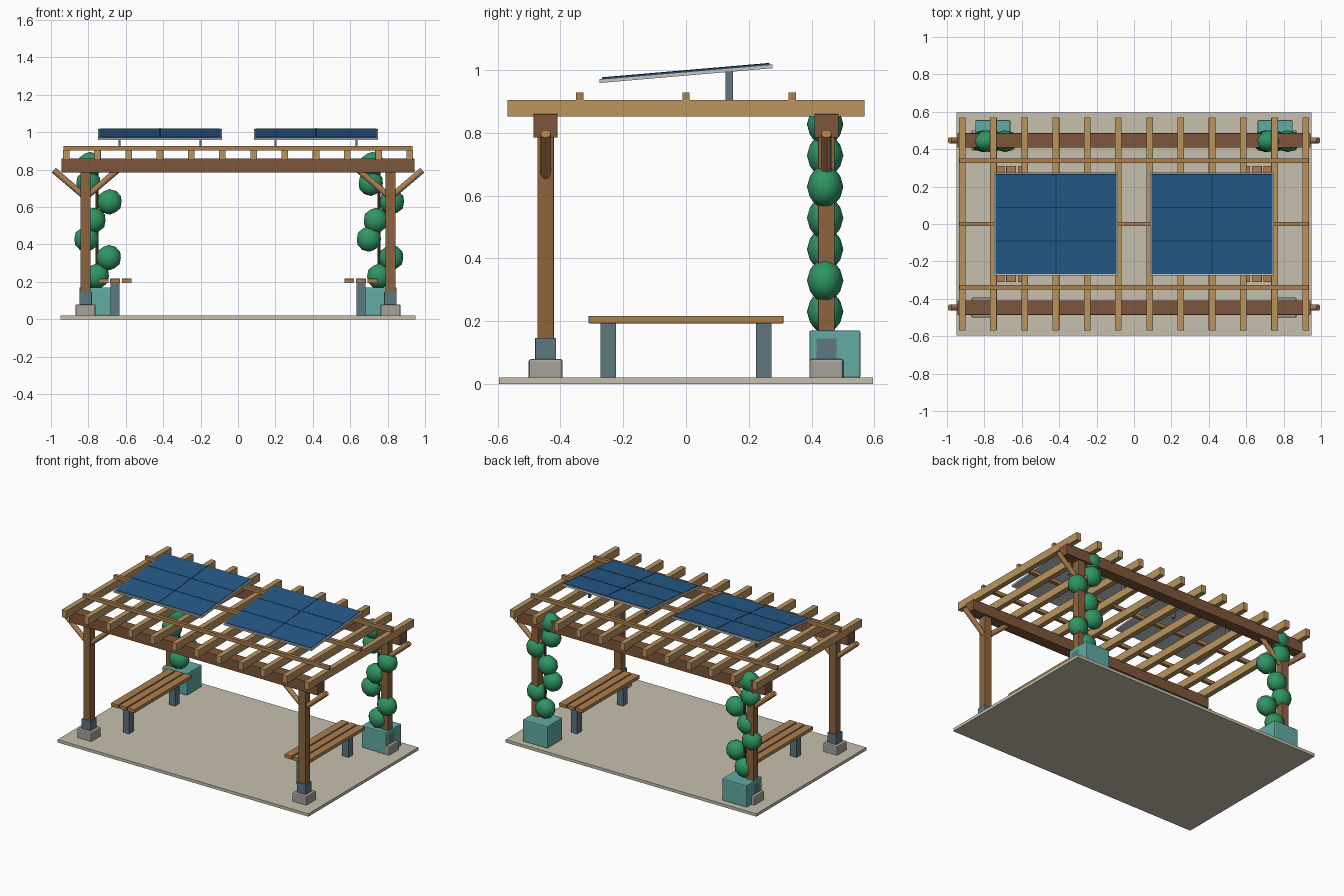
import bpy, math
from mathutils import Vector, Matrix

if "Cube" in bpy.data.objects:
    bpy.data.objects.remove(bpy.data.objects["Cube"])


def mat(name, hexcol):
    m = bpy.data.materials.new(name)
    rgb = [int(hexcol[i:i + 2], 16) / 255 for i in (0, 2, 4)]
    m.diffuse_color = (*[c ** 2.2 for c in rgb], 1)
    m.use_nodes = True
    m.node_tree.nodes["Principled BSDF"].inputs["Base Color"].default_value = m.diffuse_color
    return m


PAVING = mat("paving", "C6BFAE")
STONE = mat("stone", "A5A098")
STEEL = mat("steel", "5F7680")
POST = mat("post_wood", "8C6440")
BEAM = mat("beam_wood", "7D573D")
RAFTER = mat("rafter_wood", "B8935F")
SLAT = mat("slat_wood", "AB7F51")
PLANTER = mat("planter_teal", "62AAA3")
LEAF = mat("leaf_green", "339463")
STEM = mat("stem_brown", "5A4030")
FRAME = mat("panel_frame", "BFC6C8")
CELL = mat("panel_blue", "2A5A88")
LINE = mat("panel_line", "1C3B52")


def finish(ob, name, m):
    ob.name = name
    ob.data.materials.append(m)
    return ob


def box(name, m, center, size, bevel=0):
    bpy.ops.mesh.primitive_cube_add(size=1)
    ob = finish(bpy.context.object, name, m)
    ob.data.transform(Matrix.Diagonal((*size, 1)))
    ob.location = center
    if bevel:
        b = ob.modifiers.new("bevel", 'BEVEL')
        b.width, b.segments = bevel, 2
    return ob


def span(name, m, x, y, z, bevel=0):
    """Box given by its (min, max) on each axis."""
    return box(name, m, [(a + b) / 2 for a, b in (x, y, z)],
               [b - a for a, b in (x, y, z)], bevel)


def rod(name, m, a, b, r, sides=12):
    a, b = Vector(a), Vector(b)
    bpy.ops.mesh.primitive_cylinder_add(vertices=sides, radius=r, depth=(b - a).length)
    ob = finish(bpy.context.object, name, m)
    ob.location = (a + b) / 2
    ob.rotation_euler = (b - a).to_track_quat('Z', 'Y').to_euler()
    bpy.ops.object.shade_smooth_by_angle(angle=math.radians(40))
    return ob


# ground slab
span("floor_slab", PAVING, (-.95, .95), (-.595, .595), (0, .02))

PX, PY = .815, .447
for sy in (-1, 1):
    y = sy * PY
    # long beams
    box("main_beam", BEAM, (0, y, .822), (1.886, .077, .075), .002)
    for sx in (-1, 1):
        x = sx * PX
        # posts with footing, steel shoe and two braces
        box("footing", STONE, (x, y, .0405), (.108, .108, .079), .008)
        box("post_shoe", STEEL, (x, y, .108), (.067, .067, .078), .002)
        box("post", POST, (x, y, .455), (.053, .053, .68), .002)
        for d in (-1, 1):
            rod("brace", SLAT, (x, y, .652), (x + d * .17, y, .797), .0165)

# rafters and purlins
for i in range(12):
    box("rafter", RAFTER, (-.9185 + i * .167, 0, .878), (.036, 1.138, .053), .002)
for y in (-.338, 0, .338):
    box("purlin", SLAT, (0, y, .915), (1.868, .023, .025))

# solar panels, tilted up towards the back
for sx in (-1, 1):
    cx = sx * .417
    tilt = Matrix.Translation((cx, 0, .988)) @ Matrix.Rotation(math.radians(4.9), 4, 'X')
    parts = [box("panel_frame", FRAME, (0, 0, 0), (.665, .553, .012)),
             box("panel_cells", CELL, (0, 0, .005), (.648, .535, .010)),
             box("panel_line", LINE, (0, 0, .006), (.005, .535, .011))]
    for y in (-.09, .09):
        parts.append(box("panel_line", LINE, (0, y, .006), (.648, .004, .011)))
    for p in parts:
        p.matrix_world = tilt @ Matrix.Translation(p.location)
    for dx in (-.216, .216):
        span("panel_strut", STEEL, (cx + dx - .006, cx + dx + .006), (.126, .150), (.905, .996))

# benches
for sx in (-1, 1):
    for x in (.595, .657, .719):
        box("bench_slat", SLAT, (sx * x, 0, .205), (.053, .62, .024), .002)
    for y in (-.248, .248):
        box("bench_leg", STEEL, (sx * .657, y, .107), (.047, .05, .174))

# planters with climbing plants at the back posts
OFFSETS = (0, .064, -.055, -.018, .068, -.045, -.037)
for x in (-.755, .755):
    box("planter", PLANTER, (x, .474, .095), (.187, .163, .151), .006)
    rod("vine_stem", STEM, (x, .443, .15), (x, .443, .84), .008, 8)
    for i, dx in enumerate(OFFSETS):
        bpy.ops.mesh.primitive_ico_sphere_add(subdivisions=2, radius=1)
        ob = finish(bpy.context.object, "leaf_clump", LEAF)
        ob.scale = (.068, .058, .068)
        ob.location = (x + dx, .443, .23 + i * .0995)
        bpy.ops.object.shade_smooth()
